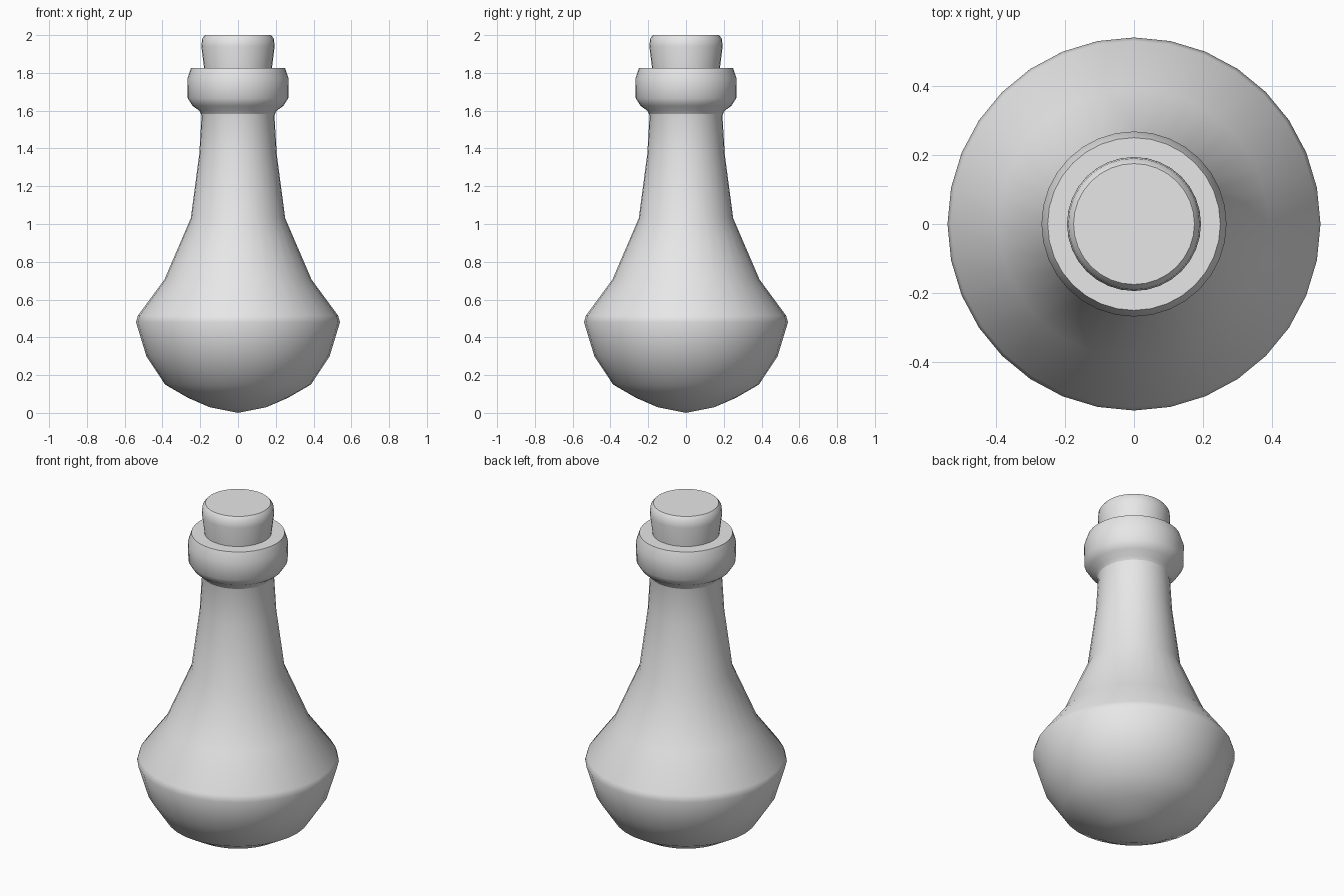
import bpy, bmesh, math

cube = bpy.data.objects.get("Cube")
if cube:
    bpy.data.objects.remove(cube, do_unlink=True)

SIDES = 32

grey = bpy.data.materials.new("plain_grey")
grey.use_nodes = True
colour = (0.8, 0.8, 0.8, 1)
grey.diffuse_color = colour
grey.node_tree.nodes["Principled BSDF"].inputs["Base Color"].default_value = colour


def lathe(name, profile, sharp_angle):
    """Spin a (radius, height) profile around the z axis."""
    bm = bmesh.new()
    verts = [bm.verts.new((r, 0, z)) for r, z in profile]
    edges = [bm.edges.new(pair) for pair in zip(verts, verts[1:])]
    bmesh.ops.spin(bm, geom=verts + edges, cent=(0, 0, 0), axis=(0, 0, 1),
                   angle=math.tau, steps=SIDES)
    bmesh.ops.remove_doubles(bm, verts=bm.verts, dist=0.0005)
    bmesh.ops.recalc_face_normals(bm, faces=bm.faces)
    mesh = bpy.data.meshes.new(name)
    bm.to_mesh(mesh)
    bm.free()
    mesh.materials.append(grey)
    obj = bpy.data.objects.new(name, mesh)
    bpy.context.collection.objects.link(obj)
    bpy.ops.object.select_all(action="DESELECT")
    obj.select_set(True)
    bpy.context.view_layer.objects.active = obj
    bpy.ops.object.shade_smooth_by_angle(angle=math.radians(sharp_angle))
    return obj


# Rounded base, shoulder and long neck
lathe("flask_body", [(0, 0), (0.15, 0.03), (0.265, 0.08), (0.386, 0.15),
                     (0.485, 0.30), (0.54, 0.48), (0.53, 0.515),
                     (0.39, 0.705), (0.25, 1.03), (0.205, 1.37),
                     (0.193, 1.57), (0.205, 1.62)], 60)

# Collar around the mouth
lathe("neck_collar", [(0.19, 1.57), (0.205, 1.60), (0.24, 1.625), (0.266, 1.665),
                      (0.268, 1.77), (0.25, 1.825), (0.18, 1.825)], 50)

# Stopper with a rounded top edge
lathe("stopper", [(0, 1.78), (0.178, 1.78), (0.18, 1.83), (0.194, 1.94),
                  (0.19, 1.98), (0.175, 2.0), (0, 2.0)], 50)
